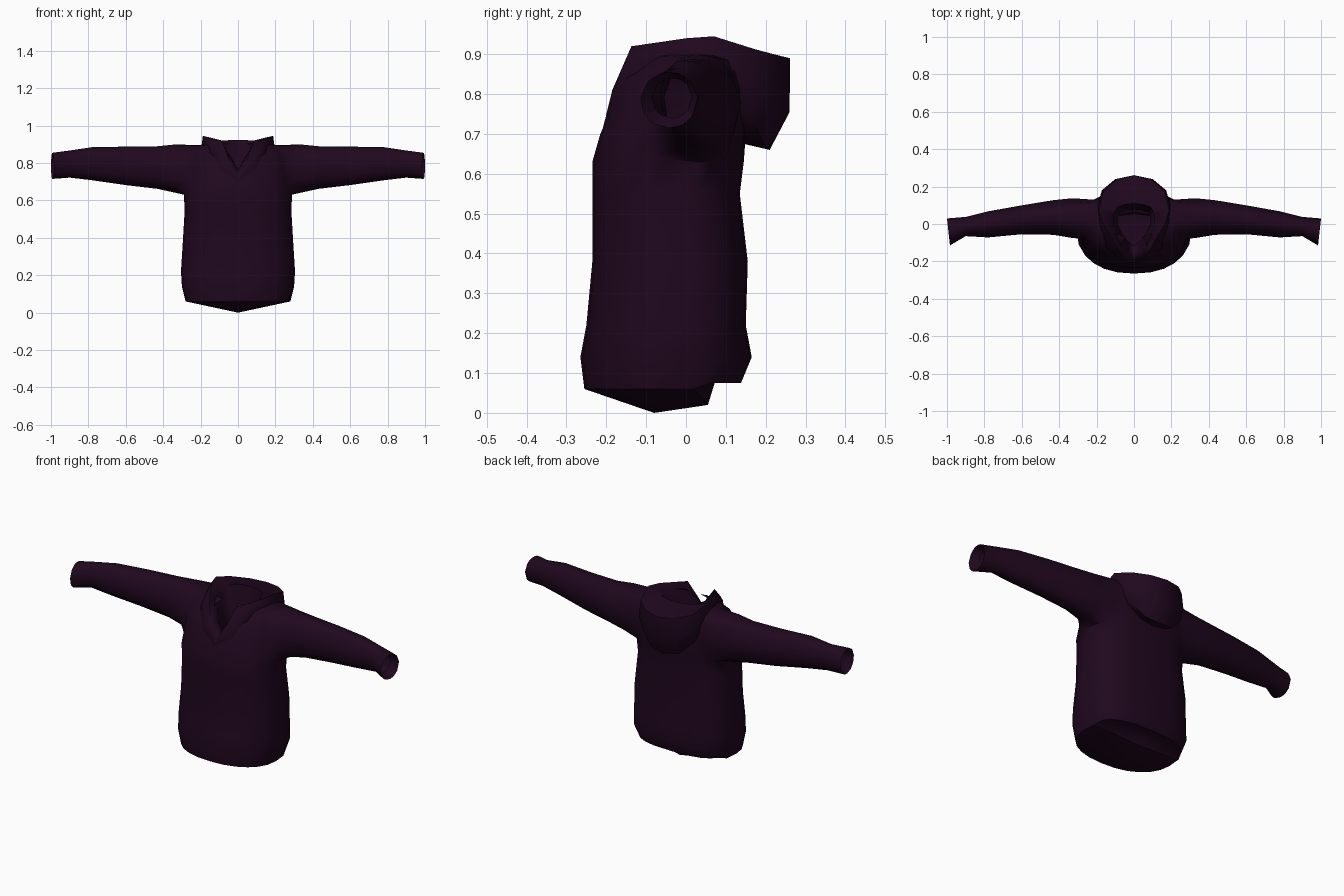
import bpy, bmesh
from math import sin, cos, atan2, radians, copysign

cube = bpy.data.objects.get("Cube")
if cube:
    bpy.data.objects.remove(cube)

fabric = bpy.data.materials.new("dark_plum_fabric")
fabric.use_nodes = True
plum = (0.0138, 0.0022, 0.013, 1)
fabric.diffuse_color = plum
shader = fabric.node_tree.nodes["Principled BSDF"]
shader.inputs["Base Color"].default_value = plum
shader.inputs["Roughness"].default_value = 0.9


def finish(bm, name):
    """Turn a half-model bmesh into a smooth, mirrored object."""
    bmesh.ops.recalc_face_normals(bm, faces=bm.faces)
    mesh = bpy.data.meshes.new(name)
    bm.to_mesh(mesh)
    bm.free()
    mesh.materials.append(fabric)
    obj = bpy.data.objects.new(name, mesh)
    bpy.context.collection.objects.link(obj)
    mirror = obj.modifiers.new("Mirror", 'MIRROR')
    mirror.merge_threshold = 0.002
    bpy.ops.object.select_all(action='DESELECT')
    obj.select_set(True)
    bpy.context.view_layer.objects.active = obj
    bpy.ops.object.shade_smooth_by_angle(angle=radians(60))
    return obj


def power(value, exponent):
    return copysign(abs(value) ** exponent, value)


def bridge(bm, lower, upper, closed=False, skip=()):
    count = len(lower)
    for i in range(count if closed else count - 1):
        if i not in skip:
            k = (i + 1) % count
            bm.faces.new((lower[i], lower[k], upper[k], upper[i]))


# Torso rings: height, half width, front depth, back depth
TORSO = [
    (0.06, 0.28, -0.255, 0.138), (0.14, 0.30, -0.265, 0.165),
    (0.22, 0.305, -0.25, 0.15), (0.38, 0.295, -0.235, 0.155),
    (0.55, 0.285, -0.235, 0.135), (0.63, 0.29, -0.235, 0.145),
    (0.70, 0.285, -0.215, 0.15), (0.77, 0.275, -0.19, 0.15),
    (0.84, 0.26, -0.165, 0.15), (0.895, 0.215, -0.10, 0.14),
    (0.905, 0.15, -0.07, 0.12),
]
# Sleeve sections: distance out, front, back, bottom, top;
# the last one is the cuff lip turned inward
SLEEVE = [
    (0.33, -0.075, 0.138, 0.64, 0.90), (0.43, -0.058, 0.128, 0.662, 0.89),
    (0.60, -0.055, 0.10, 0.682, 0.888), (0.78, -0.072, 0.068, 0.708, 0.885),
    (0.90, -0.065, 0.038, 0.722, 0.867), (0.992, -0.115, 0.03, 0.715, 0.855),
    (0.95, -0.085, 0.015, 0.74, 0.84),
]
CUFF_EDGE = 5
COLUMNS = 12
ARM_ROWS = range(5, 9)
ARM_COLUMNS = range(5, 9)
SLIT_ROW = 6

bm = bmesh.new()
rings = []
for z, half, front, back in TORSO:
    ring = []
    for j in range(COLUMNS + 1):
        a = radians(-90 + 180 * j / COLUMNS)
        bulge = 0.9 if a < 0 else 0.68
        x = half * power(cos(a), bulge) if 0 < j < COLUMNS else 0
        y = (front + back) / 2 + (back - front) / 2 * power(sin(a), bulge)
        ring.append(bm.verts.new((x, y, z)))
    rings.append(ring)

# Torso wall, leaving the armhole and the V-shaped front neck slit open
for r in range(len(rings) - 1):
    skip = set(ARM_COLUMNS) if r in ARM_ROWS else set()
    if r >= SLIT_ROW:
        skip.add(0)
    bridge(bm, rings[r], rings[r + 1], skip=skip)
bm.faces.new((rings[SLIT_ROW][0], rings[SLIT_ROW][1], rings[SLIT_ROW + 1][1]))

# Sagging underside of the hem, hanging in front and tucked up behind
hem = rings[0]
for v in hem[8:]:
    v.co.z += 0.015
tip, fold, tuck = (bm.verts.new(p) for p in ((0, -0.08, 0), (0, 0.055, 0.02), (0, 0.075, 0.085)))
for j in range(COLUMNS):
    bm.faces.new((hem[j + 1], hem[j], tip if j < 7 else tuck))
bm.faces.new((hem[7], tip, fold))
bm.faces.new((hem[7], fold, tuck))

# Sleeve grown from the armhole border
r0, r1 = ARM_ROWS[0], ARM_ROWS[-1] + 1
c0, c1 = ARM_COLUMNS[0], ARM_COLUMNS[-1] + 1
border = [rings[r][c] for r in range(r0, r1 + 1) for c in range(c0, c1 + 1)
          if r in (r0, r1) or c in (c0, c1)]
mid_y = sum(v.co.y for v in border) / len(border)
mid_z = (rings[r0][c0].co.z + rings[r1][c0].co.z) / 2


def around(v):
    return atan2(v.co.z - mid_z, v.co.y - mid_y)


border.sort(key=around)
angles = [around(v) for v in border]

# Round off the corners of the armhole
for v, a in zip(border, angles):
    v.co.y += 0.4 * (mid_y + 0.125 * cos(a) - v.co.y)
    v.co.z += 0.4 * (mid_z + 0.133 * sin(a) - v.co.z)

previous = border
for n, (x, front, back, bottom, top) in enumerate(SLEEVE):
    slant = 0.11 if n >= CUFF_EDGE else 0
    ring = []
    for a in angles:
        dy = (back - front) / 2 * cos(a)
        z = (bottom + top) / 2 + (top - bottom) / 2 * sin(a)
        ring.append(bm.verts.new((x + slant * dy, (front + back) / 2 + dy, z)))
    bridge(bm, previous, ring, closed=True)
    previous = ring

# Loose verts left inside the armhole and the slit
bmesh.ops.delete(bm, geom=[v for v in bm.verts if not v.link_faces], context='VERTS')
finish(bm, "sweater_body_and_sleeves")

# Hood strips from the neck seam, over the rim and into the throat;
# each runs from the front point round to the middle of the back
SEAM = [(0, -0.212, 0.69), (0.10, -0.18, 0.75), (0.15, -0.125, 0.85), (0.17, 0, 0.885),
        (0.18, 0.08, 0.84), (0.15, 0.12, 0.75), (0.08, 0.14, 0.69), (0, 0.145, 0.675)]
LOW = [(0, -0.211, 0.705), (0.09, -0.188, 0.77), (0.14, -0.135, 0.87), (0.18, 0, 0.90),
       (0.195, 0.09, 0.85), (0.165, 0.16, 0.75), (0.09, 0.195, 0.675), (0, 0.21, 0.66)]
MID = [(0, -0.209, 0.712), (0.07, -0.187, 0.80), (0.12, -0.138, 0.89), (0.183, 0, 0.92),
       (0.195, 0.10, 0.89), (0.172, 0.18, 0.82), (0.10, 0.24, 0.765), (0, 0.26, 0.755)]
RIM = [(0, -0.207, 0.72), (0.045, -0.185, 0.81), (0.085, -0.137, 0.92), (0.165, 0, 0.94),
       (0.188, 0.07, 0.945), (0.165, 0.175, 0.912), (0.09, 0.24, 0.895), (0, 0.261, 0.89)]
INNER = [(0, -0.165, 0.76), (0.03, -0.14, 0.82), (0.07, -0.09, 0.88), (0.11, 0, 0.90),
         (0.11, 0.05, 0.915), (0.09, 0.09, 0.92), (0.05, 0.105, 0.922), (0, 0.11, 0.922)]
THROAT = [(x * 0.8, y * 0.7, 0.72) for x, y, z in INNER]

bm = bmesh.new()
strips = [[bm.verts.new(p) for p in strip] for strip in (SEAM, LOW, MID, RIM, INNER, THROAT)]
for lower, upper in zip(strips, strips[1:]):
    bridge(bm, lower, upper)
finish(bm, "folded_hood")
